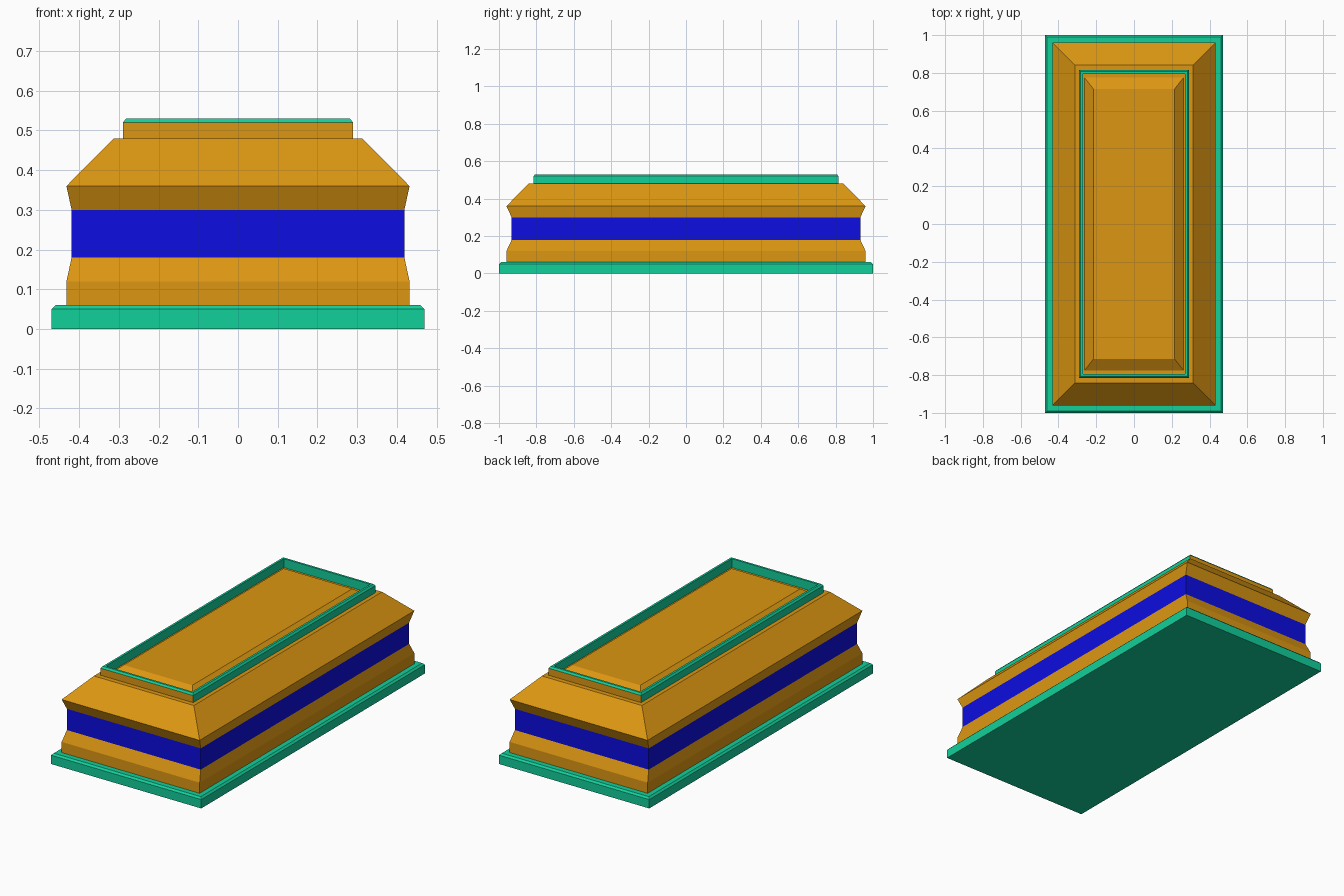
import bpy, bmesh

if "Cube" in bpy.data.objects:
    bpy.data.objects.remove(bpy.data.objects["Cube"])


def material(name, rgb):
    m = bpy.data.materials.new(name)
    m.diffuse_color = (*rgb, 1)
    m.use_nodes = True
    m.node_tree.nodes["Principled BSDF"].inputs["Base Color"].default_value = m.diffuse_color
    return m


GOLD = material("gold", (0.72, 0.31, 0.006))
TEAL = material("teal", (0.006, 0.63, 0.33))
BLUE = material("blue", (0.004, 0.004, 0.75))


def loft(name, rings, mats, closed=False):
    """Stack rectangles (half x, half y, z); closed joins last ring to first."""
    bm = bmesh.new()
    loops = [[bm.verts.new((sx * hx, sy * hy, z))
              for sx, sy in ((-1, -1), (1, -1), (1, 1), (-1, 1))]
             for hx, hy, z in rings]
    pairs = list(zip(loops, loops[1:]))
    if closed:
        pairs.append((loops[-1], loops[0]))
    for lo, hi in pairs:
        for i in range(4):
            j = (i + 1) % 4
            bm.faces.new((lo[i], lo[j], hi[j], hi[i]))
    if not closed:
        bm.faces.new(loops[0][::-1])
        bm.faces.new(loops[-1])
    bmesh.ops.recalc_face_normals(bm, faces=bm.faces[:])
    me = bpy.data.meshes.new(name)
    bm.to_mesh(me)
    bm.free()
    for m in mats:
        me.materials.append(m)
    ob = bpy.data.objects.new(name, me)
    bpy.context.collection.objects.link(ob)
    return ob


# Plinth with a chamfered top edge
loft("base_plinth", [(.47, 1, 0), (.47, 1, .05), (.46, .99, .06)], [TEAL])

# Body and sloped lid in one profile, with a blue band round the waist
body = loft("body", [(.432, .96, .06), (.432, .96, .12), (.419, .932, .18),
                     (.419, .932, .30), (.432, .96, .36), (.313, .842, .48)],
            [GOLD, BLUE])
for p in body.data.polygons:
    if abs(p.center.z - .24) < .01:
        p.material_index = 1

# Raised frame on the lid; its outer end faces are gold
rim = loft("lid_rim", [(.29, .815, .48), (.29, .815, .52), (.282, .807, .53),
                       (.27, .795, .53), (.27, .795, .48)], [TEAL, GOLD], closed=True)
for p in rim.data.polygons:
    if abs(p.center.y) > .81 and abs(p.normal.y) > .99:
        p.material_index = 1

# Bevelled panel inside the frame
loft("lid_panel", [(.262, .775, .48), (.215, .715, .52)], [GOLD])
